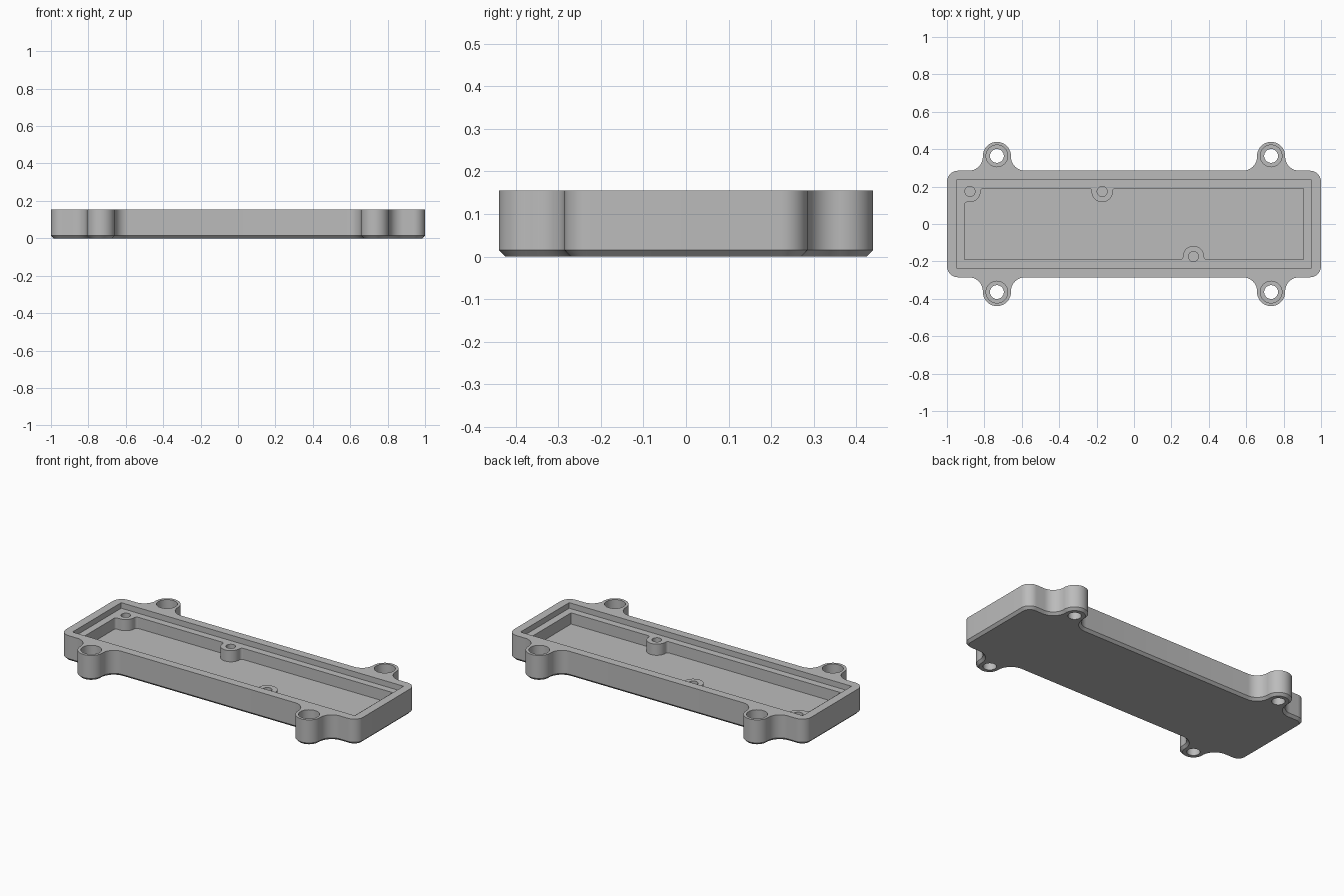
import bpy, bmesh, math
from mathutils import Vector

default = bpy.data.objects.get("Cube")
if default:
    bpy.data.objects.remove(default, do_unlink=True)

HEIGHT, LEDGE, FLOOR = 0.155, 0.121, 0.053
BODY_X, BODY_Y = 1.0, 0.285
EAR_X, EAR_Y, EAR_R = 0.733, 0.364, 0.075
CAV_X, CAV_Y = 0.907, 0.191
BOSS_R, BOSS_Y, CORNER_X = 0.057, 0.174, -0.877
TOP = HEIGHT + 0.05

grey = bpy.data.materials.new("plain grey")
grey.use_nodes = True
grey.diffuse_color = (0.5, 0.5, 0.5, 1)
grey.node_tree.nodes["Principled BSDF"].inputs["Base Color"].default_value = (0.5, 0.5, 0.5, 1)


def rounded(corners, steps=10):
    """Closed outline from (x, y, radius) corners of a polygon."""
    out = []
    for i, (x, y, r) in enumerate(corners):
        p = Vector((x, y))
        if r == 0:
            out.append(p)
            continue
        a = (Vector(corners[i - 1][:2]) - p).normalized()
        b = (Vector(corners[(i + 1) % len(corners)][:2]) - p).normalized()
        centre = p + (a + b) * r          # corners are square
        for k in range(steps + 1):
            t = math.pi / 2 * k / steps
            out.append(centre - b * r * math.cos(t) - a * r * math.sin(t))
    return [p for i, p in enumerate(out) if (p - out[i - 1]).length > 1e-4]


def circle(x, y, r, sides=40):
    return [Vector((x + r * math.cos(2 * math.pi * k / sides),
                    y + r * math.sin(2 * math.pi * k / sides))) for k in range(sides)]


def inset(outline, d):
    out = []
    for i, p in enumerate(outline):
        a = (p - outline[i - 1]).normalized()
        b = (outline[(i + 1) % len(outline)] - p).normalized()
        n = Vector((-a.y - b.y, a.x + b.x)).normalized()
        out.append(p + n * d / max(0.3, n.dot(Vector((-a.y, a.x)))))
    return out


def solid(name, layers):
    """Loft a stack of (outline, z) layers into a closed solid."""
    bm = bmesh.new()
    rings = [[bm.verts.new((p.x, p.y, z)) for p in line] for line, z in layers]
    bm.faces.new(rings[0][::-1])
    bm.faces.new(rings[-1])
    n = len(rings[0])
    for low, high in zip(rings, rings[1:]):
        for i in range(n):
            j = (i + 1) % n
            bm.faces.new((low[i], low[j], high[j], high[i]))
    bmesh.ops.recalc_face_normals(bm, faces=bm.faces)
    mesh = bpy.data.meshes.new(name)
    bm.to_mesh(mesh)
    bm.free()
    mesh.materials.append(grey)
    obj = bpy.data.objects.new(name, mesh)
    bpy.context.scene.collection.objects.link(obj)
    return obj


def ear(cx, s):
    """Corners of one mounting ear, in counterclockwise order."""
    tip = EAR_Y + EAR_R
    return [(cx + s * EAR_R, s * BODY_Y, EAR_R), (cx + s * EAR_R, s * tip, EAR_R),
            (cx - s * EAR_R, s * tip, EAR_R), (cx - s * EAR_R, s * BODY_Y, EAR_R)]


def wall_boss(cx, s):
    """Corners of a screw boss standing out from a long cavity wall."""
    y = s * (BOSS_Y - BOSS_R)
    return [(cx + s * BOSS_R, s * CAV_Y, 0.015), (cx + s * BOSS_R, y, BOSS_R),
            (cx - s * BOSS_R, y, BOSS_R), (cx - s * BOSS_R, s * CAV_Y, 0.015)]


# Outer shell with four ears and a chamfered underside
corner = 0.06
outer = rounded([(-BODY_X, -BODY_Y, corner)] + ear(-EAR_X, -1) + ear(EAR_X, -1)
                + [(BODY_X, -BODY_Y, corner), (BODY_X, BODY_Y, corner)]
                + ear(EAR_X, 1) + ear(-EAR_X, 1) + [(-BODY_X, BODY_Y, corner)])
tray = solid("tray", [(inset(outer, 0.015), 0), (outer, 0.015), (outer, HEIGHT)])

# Lid recess and the main cavity, which leaves the bosses standing
lid = [Vector(p) for p in ((-0.95, -0.234), (0.95, -0.234), (0.95, 0.234), (-0.95, 0.234))]
notch_x, notch_y = CORNER_X + BOSS_R, BOSS_Y - BOSS_R
cavity = rounded([(-CAV_X, -CAV_Y, 0)] + wall_boss(0.318, -1)
                 + [(CAV_X, -CAV_Y, 0), (CAV_X, CAV_Y, 0)] + wall_boss(-0.17, 1)
                 + [(notch_x, CAV_Y, 0.015), (notch_x, notch_y, BOSS_R),
                    (-CAV_X, notch_y, 0.015)])
cutters = [solid("recess_cutter", [(lid, LEDGE), (lid, TOP)]),
           solid("cavity_cutter", [(cavity, FLOOR), (cavity, TOP)])]

# Ear holes with counterbores
for sx in (-1, 1):
    for sy in (-1, 1):
        for r, z in ((0.058, 0.05), (0.037, -0.05)):
            ring = circle(sx * EAR_X, sy * EAR_Y, r)
            cutters.append(solid("ear_hole_cutter", [(ring, z), (ring, TOP)]))

# Blind screw holes in the bosses
for x, y in ((CORNER_X, BOSS_Y), (-0.17, BOSS_Y), (0.318, -BOSS_Y)):
    ring = circle(x, y, 0.027, 28)
    cutters.append(solid("boss_hole_cutter", [(ring, FLOOR + 0.01), (ring, TOP)]))

# Cut everything out and keep only the finished mesh
for cutter in cutters:
    cutter.hide_render = True
    mod = tray.modifiers.new("cut", 'BOOLEAN')
    mod.operation, mod.solver, mod.object = 'DIFFERENCE', 'EXACT', cutter
bpy.context.view_layer.update()
finished = bpy.data.meshes.new_from_object(
    tray.evaluated_get(bpy.context.evaluated_depsgraph_get()))
tray.modifiers.clear()
tray.data = finished
finished.name = "tray"
for cutter in cutters:
    bpy.data.objects.remove(cutter, do_unlink=True)

bpy.ops.object.select_all(action='DESELECT')
tray.select_set(True)
bpy.context.view_layer.objects.active = tray
bpy.ops.object.shade_smooth_by_angle(angle=math.radians(30))
